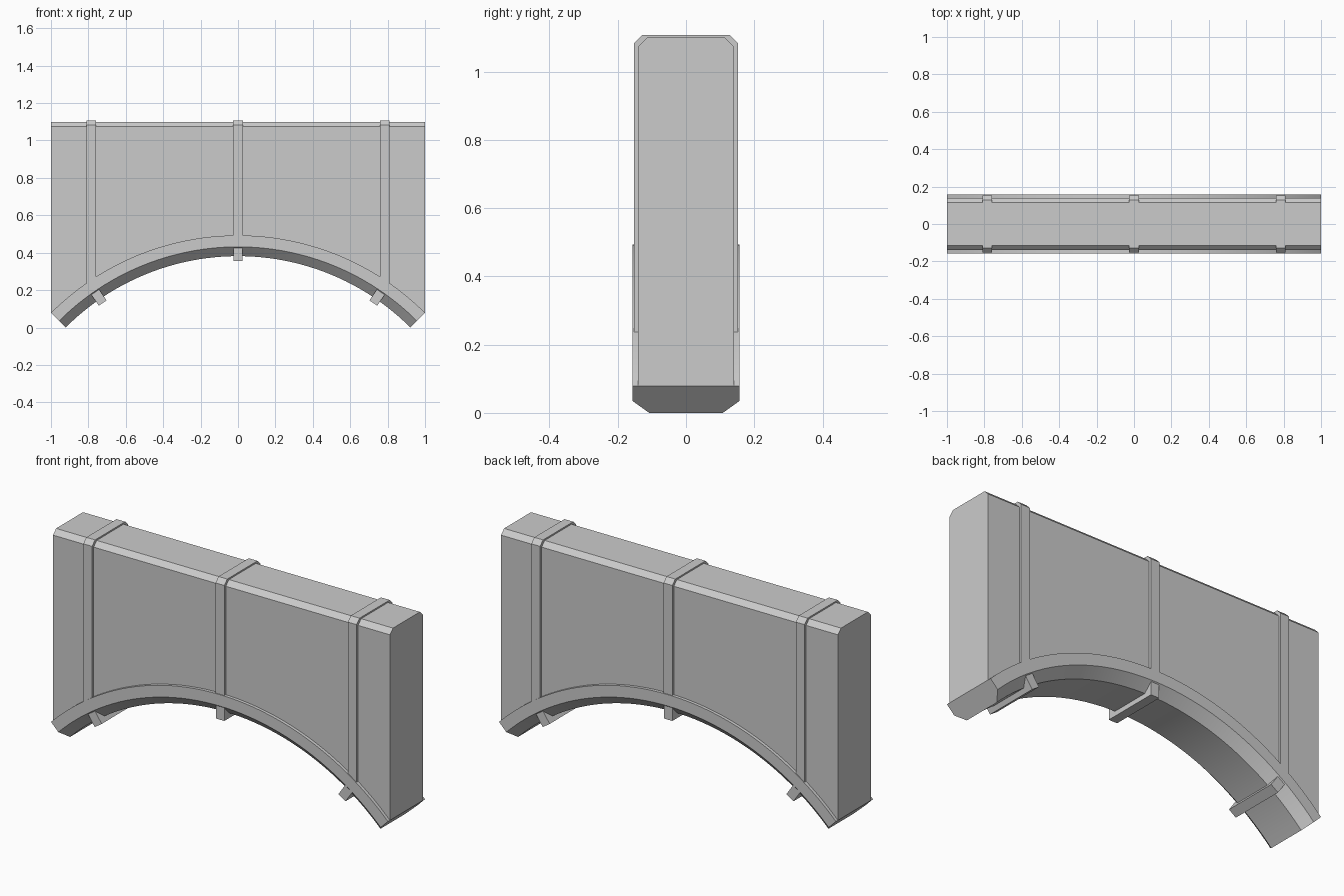
import bpy, bmesh
from math import sin, cos, pi, sqrt, radians

if "Cube" in bpy.data.objects:
    bpy.data.objects.remove(bpy.data.objects["Cube"])

ZC = -0.9215            # arch centre height
R_IN, R_OUT = 1.3032, 1.4142
R_CHAMFER = 1.353
SEGS = 48


def loft(name, rings, smooth=False):
    """Join equal-sized rings of points into a closed solid."""
    bm = bmesh.new()
    vs = [[bm.verts.new(p) for p in ring] for ring in rings]
    n = len(vs[0])
    for a, b in zip(vs, vs[1:]):
        for i in range(n):
            j = (i + 1) % n
            bm.faces.new((a[i], a[j], b[j], b[i]))
    bm.faces.new(vs[0])
    bm.faces.new(vs[-1])
    bmesh.ops.recalc_face_normals(bm, faces=bm.faces)
    me = bpy.data.meshes.new(name)
    bm.to_mesh(me)
    bm.free()
    ob = bpy.data.objects.new(name, me)
    bpy.context.collection.objects.link(ob)
    if smooth:
        bpy.ops.object.select_all(action='DESELECT')
        ob.select_set(True)
        bpy.context.view_layer.objects.active = ob
        bpy.ops.object.shade_smooth_by_angle(angle=radians(20))
    return ob


def arch_z(x):
    return sqrt(R_OUT ** 2 - x * x) + ZC


def wall_ring(x, half, top, chamfer):
    """Upright cross-section with chamfered top, its foot sunk into the arch band."""
    foot = arch_z(x) - 0.03 * (1 - abs(x))
    return [(x, -half, foot), (x, -half, top - chamfer), (x, -half + chamfer, top),
            (x, half - chamfer, top), (x, half, top - chamfer), (x, half, foot)]


def polar(angle, r, y):
    return (r * sin(angle), y, r * cos(angle) + ZC)


# Wall above the arch
loft("wall", [wall_ring(-1 + 2 * i / SEGS, 0.14, 1.10, 0.026) for i in range(SEGS + 1)])

# Curved arch band with chamfered lower edges
band = [(R_OUT, -0.157), (R_CHAMFER, -0.157), (R_IN, -0.108),
        (R_IN, 0.108), (R_CHAMFER, 0.157), (R_OUT, 0.157)]
loft("arch_band", [[polar(-pi / 4 + pi / 2 * i / SEGS, r, y) for r, y in band]
                   for i in range(SEGS + 1)], smooth=True)

# Three ribs wrapping the wall, and a matching cross bar under the arch for each
for side, label in ((-1, "left"), (0, "middle"), (1, "right")):
    x = side * 0.785
    loft("rib_" + label, [wall_ring(x + d, 0.153, 1.108, 0.025) for d in (-0.026, 0.026)])

    bar = loft("cross_bar_" + label,
               [[(d, -0.152, 1.277), (d, -0.152, 1.375), (d, 0.152, 1.375), (d, 0.152, 1.277)]
                for d in (-0.025, 0.025)])
    bar.location.z = ZC
    bar.rotation_euler.y = side * radians(34.5)
